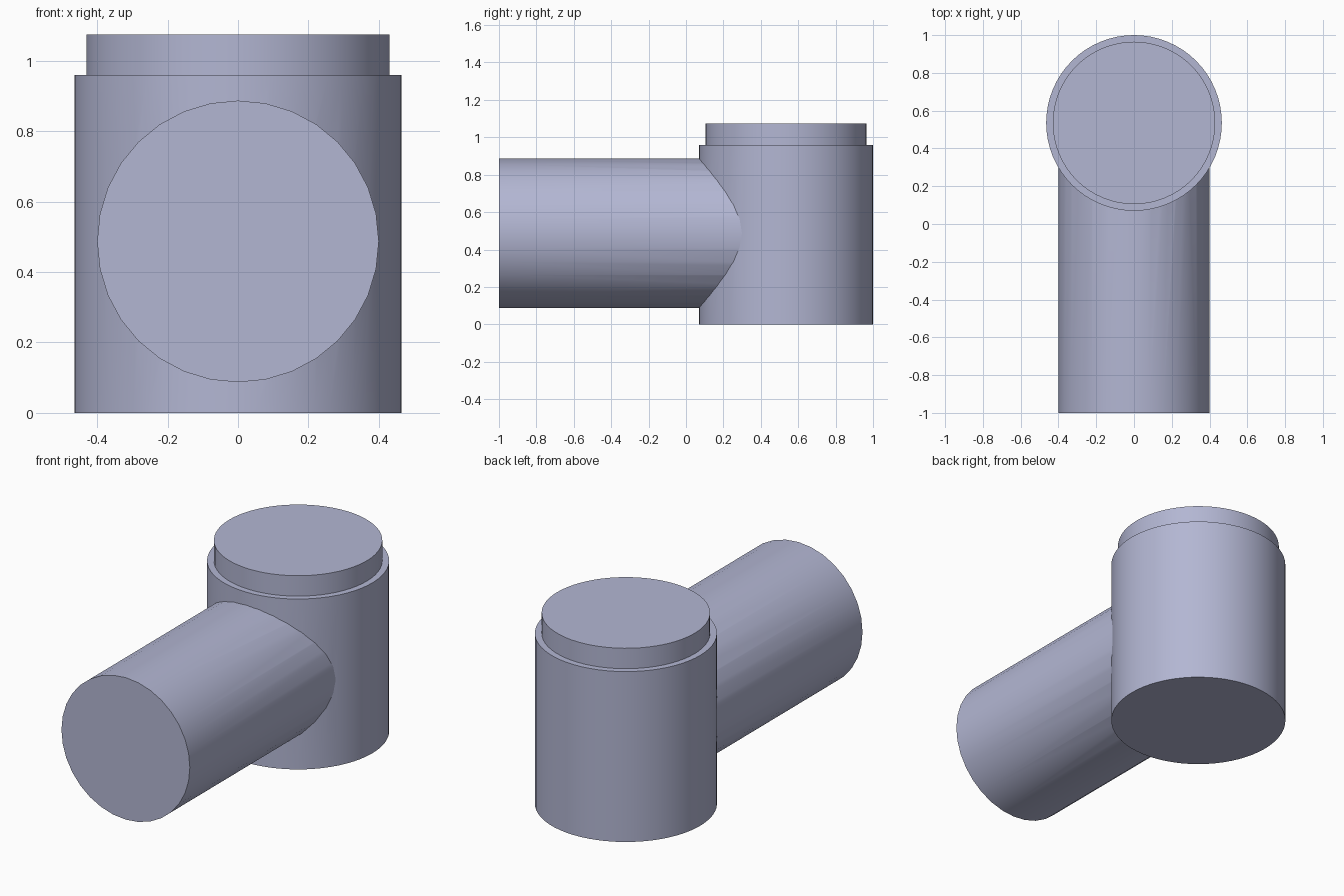
import bpy
import math

old = bpy.data.objects.get("Cube")
if old:
    bpy.data.objects.remove(old, do_unlink=True)

# Single blue-grey finish
finish = bpy.data.materials.new("blue_grey")
finish.use_nodes = True
colour = (0.45, 0.47, 0.65, 1)
finish.diffuse_color = colour
finish.node_tree.nodes["Principled BSDF"].inputs["Base Color"].default_value = colour

AXIS_Y = 0.535  # centre of the upright body


def cylinder(name, radius, depth, location, sides, rotation=(0, 0, 0)):
    bpy.ops.mesh.primitive_cylinder_add(
        vertices=sides, radius=radius, depth=depth,
        location=location, rotation=rotation)
    part = bpy.context.object
    part.name = name
    part.data.materials.append(finish)
    return part


def join_solid(target, part):
    mod = target.modifiers.new("Union", 'BOOLEAN')
    mod.operation = 'UNION'
    mod.solver = 'EXACT'
    mod.object = part
    bpy.context.view_layer.objects.active = target
    bpy.ops.object.modifier_apply(modifier=mod.name)
    bpy.data.objects.remove(part, do_unlink=True)


# Upright body, stepped top collar and forward side pipe
body = cylinder("pipe_elbow", 0.465, 0.96, (0, AXIS_Y, 0.48), 64)
collar = cylinder("collar", 0.43, 0.215, (0, AXIS_Y, 0.9675), 64)
side_pipe = cylinder("side_pipe", 0.4, 1.5, (0, -0.25, 0.487), 32,
                     (math.radians(90), 0, 0))

# Fuse the parts into one clean solid
join_solid(body, collar)
join_solid(body, side_pipe)

bpy.ops.object.select_all(action='DESELECT')
body.select_set(True)
bpy.context.view_layer.objects.active = body
bpy.ops.object.shade_smooth_by_angle(angle=math.radians(30))
